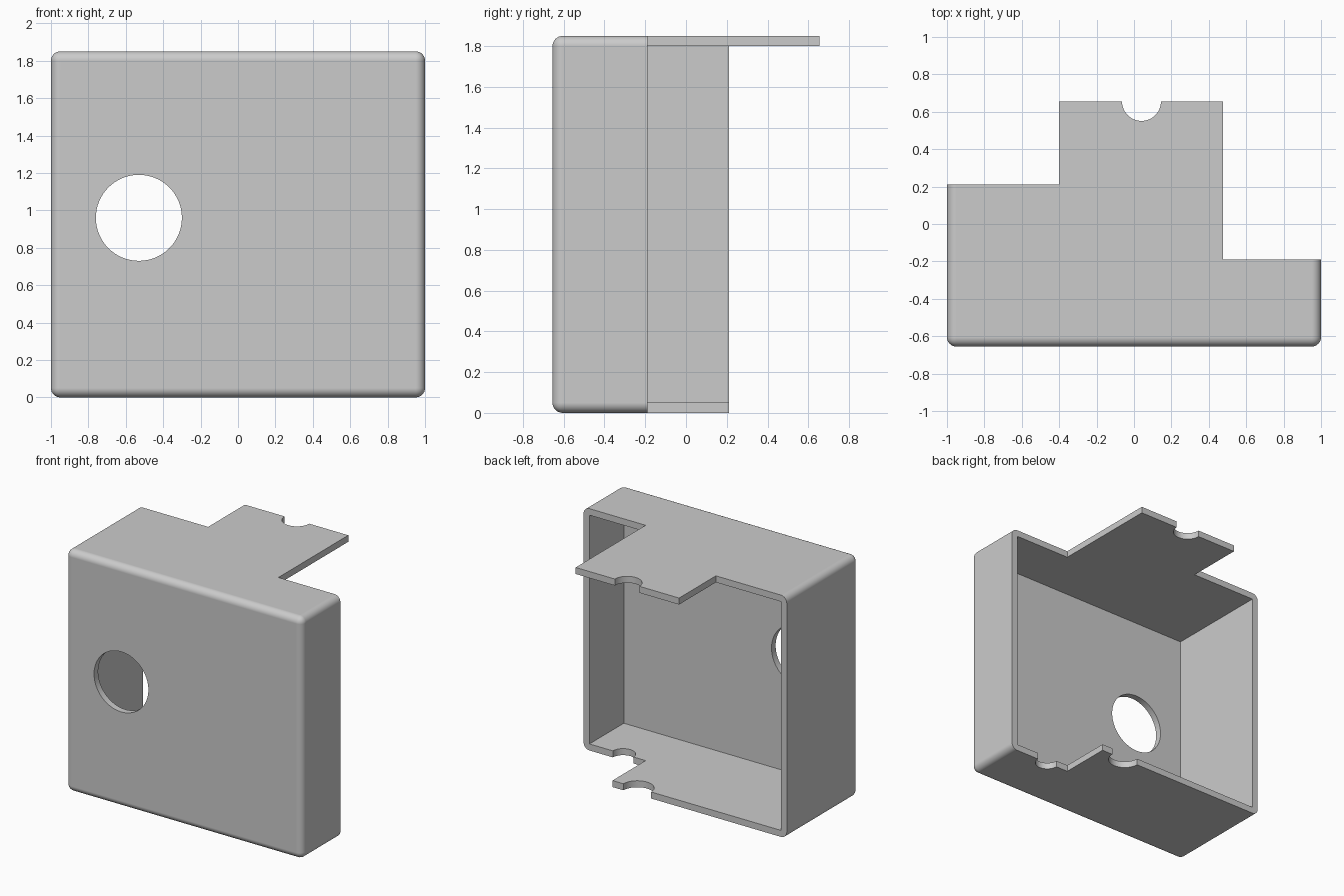
import bpy, bmesh, math
from mathutils import Matrix, Vector

default = bpy.data.objects.get("Cube")
if default:
    bpy.data.objects.remove(default, do_unlink=True)

WALL = 0.05
HEIGHT = 1.85
FRONT, TAB_BACK = -0.655, 0.655
LEFT_STEP, RIGHT_STEP = -0.19, 0.21      # back edges of the side walls
TAB_X = (-0.4, 0.475)

grey = bpy.data.materials.new("light grey")
grey.use_nodes = True
grey.diffuse_color = (0.6, 0.6, 0.6, 1)
grey.node_tree.nodes["Principled BSDF"].inputs["Base Color"].default_value = (0.6, 0.6, 0.6, 1)


def add_object(name, bm):
    bmesh.ops.recalc_face_normals(bm, faces=bm.faces[:])
    mesh = bpy.data.meshes.new(name)
    bm.to_mesh(mesh)
    bm.free()
    mesh.materials.append(grey)
    obj = bpy.data.objects.new(name, mesh)
    bpy.context.collection.objects.link(obj)
    return obj


def box_bmesh(x, y, z):
    bm = bmesh.new()
    bmesh.ops.create_cube(bm, size=1)
    for v in bm.verts:
        v.co = Vector([(r[0] + r[1]) / 2 + c * (r[1] - r[0]) for c, r in zip(v.co, (x, y, z))])
    return bm


def cut(target, cutter):
    cutter.hide_render = True
    bpy.context.view_layer.objects.active = target
    mod = target.modifiers.new("cut", 'BOOLEAN')
    mod.operation = 'DIFFERENCE'
    mod.solver = 'EXACT'
    mod.object = cutter
    bpy.ops.object.modifier_apply(modifier=mod.name)
    bpy.data.objects.remove(cutter, do_unlink=True)


def cut_box(target, x, y, z):
    cut(target, add_object("box_cutter", box_bmesh(x, y, z)))


def cut_round(target, centre, radius, depth, axis='Z'):
    bm = bmesh.new()
    turn = Matrix.Rotation(math.pi / 2, 4, 'X') if axis == 'Y' else Matrix()
    bmesh.ops.create_cone(bm, cap_ends=True, segments=64, radius1=radius, radius2=radius,
                          depth=depth, matrix=Matrix.Translation(centre) @ turn)
    cut(target, add_object("round_cutter", bm))


# Outer block, rounded everywhere except around the open back
bm = box_bmesh((-1, 1), (FRONT, TAB_BACK), (0, HEIGHT))
rounded = [e for e in bm.edges if min(v.co.y for v in e.verts) < 0]
bmesh.ops.bevel(bm, geom=rounded, offset=WALL, segments=8, profile=0.5, affect='EDGES')
cover = add_object("box_cover", bm)

# Hollow interior, open at the back
cut_box(cover, (-1 + WALL, 1 - WALL), (FRONT + WALL, 1), (WALL, HEIGHT - WALL))

# Stepped back edge, leaving the long tab only on the top plate
cut_box(cover, (TAB_X[1], 1.2), (LEFT_STEP, 1.2), (-1, 3))
cut_box(cover, (-1.2, TAB_X[0]), (RIGHT_STEP, 1.2), (-1, 3))
cut_box(cover, (TAB_X[0] - 0.1, TAB_X[1] + 0.1), (RIGHT_STEP, 1.2), (-1, 1))

# Round opening in the front wall
cut_round(cover, (-0.53, FRONT, 0.96), 0.23, 0.4, 'Y')

# Half-round notches in the tab and the bottom plate
cut_round(cover, (0.04, TAB_BACK, HEIGHT), 0.104, 0.4)
cut_round(cover, (0.265, RIGHT_STEP, 0), 0.117, 0.4)
cut_round(cover, (0.665, LEFT_STEP, 0), 0.087, 0.4)

# Smooth fillets with clean flat walls
bpy.ops.object.select_all(action='DESELECT')
cover.select_set(True)
bpy.context.view_layer.objects.active = cover
bpy.ops.object.shade_smooth_by_angle(angle=math.radians(30))
normals = cover.modifiers.new("flat_walls", 'WEIGHTED_NORMAL')
normals.keep_sharp = True
